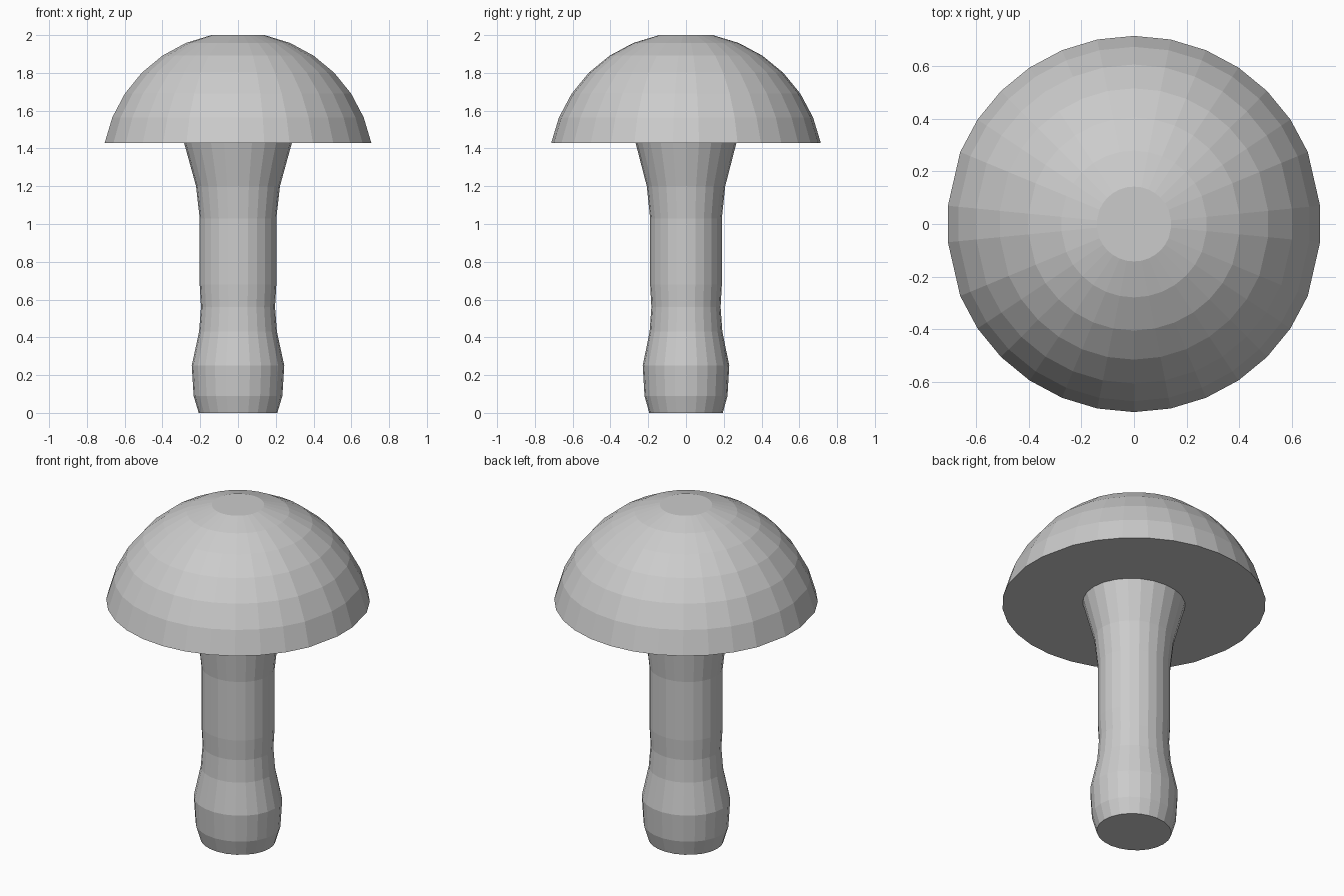
import bpy, bmesh
from math import sin, cos, pi, radians

if "Cube" in bpy.data.objects:
    bpy.data.objects.remove(bpy.data.objects["Cube"])


def lathe(name, rings, angles, close_start=True, close_end=True):
    """Skin rings of (radius_x, radius_y, z); angles are (angle, radius factor)."""
    bm = bmesh.new()
    loops = [[bm.verts.new((rx * k * cos(a), ry * k * sin(a), z)) for a, k in angles]
             for rx, ry, z in rings]
    n = len(angles)
    for low, high in zip(loops, loops[1:]):
        for i in range(n):
            j = (i + 1) % n
            bm.faces.new((low[i], low[j], high[j], high[i]))
    if close_start:
        bm.faces.new(loops[0][::-1])
    if close_end:
        bm.faces.new(loops[-1])
    mesh = bpy.data.meshes.new(name)
    bm.to_mesh(mesh)
    bm.free()
    obj = bpy.data.objects.new(name, mesh)
    bpy.context.collection.objects.link(obj)
    return obj


# Cap outline: 32-gon steps, flattened at the two side seams
half = [(radians(5.6), 0.994)]
half += [(radians(11.25 * i), 1.0) for i in range(2, 15)]
half += [(radians(174.4), 0.994)]
cap_angles = half + [(a + pi, k) for a, k in half]

# Cap: underside ring around the stem, then a spherical dome with a flat top
R = 0.728
base = R * cos(radians(11.25))
dome = []
for i in range(7, 0, -1):
    t = radians(11.25 * i)
    dome.append((R * sin(t), R * sin(t), 2.0 - base + R * cos(t)))
lathe("cap", [(0.28, 0.26, dome[0][2])] + dome, cap_angles, close_start=False)

# Stem: slightly oval, bulging foot and flared neck
profile = [(0.208, 0.0), (0.235, 0.09), (0.245, 0.25), (0.206, 0.43), (0.196, 0.56),
           (0.203, 0.68), (0.203, 1.03), (0.222, 1.2), (0.285, dome[0][2])]
stem_angles = [(2 * pi * i / 24, 1.0) for i in range(24)]
lathe("stem", [(r, r * 0.935, z) for r, z in profile], stem_angles, close_end=False)
